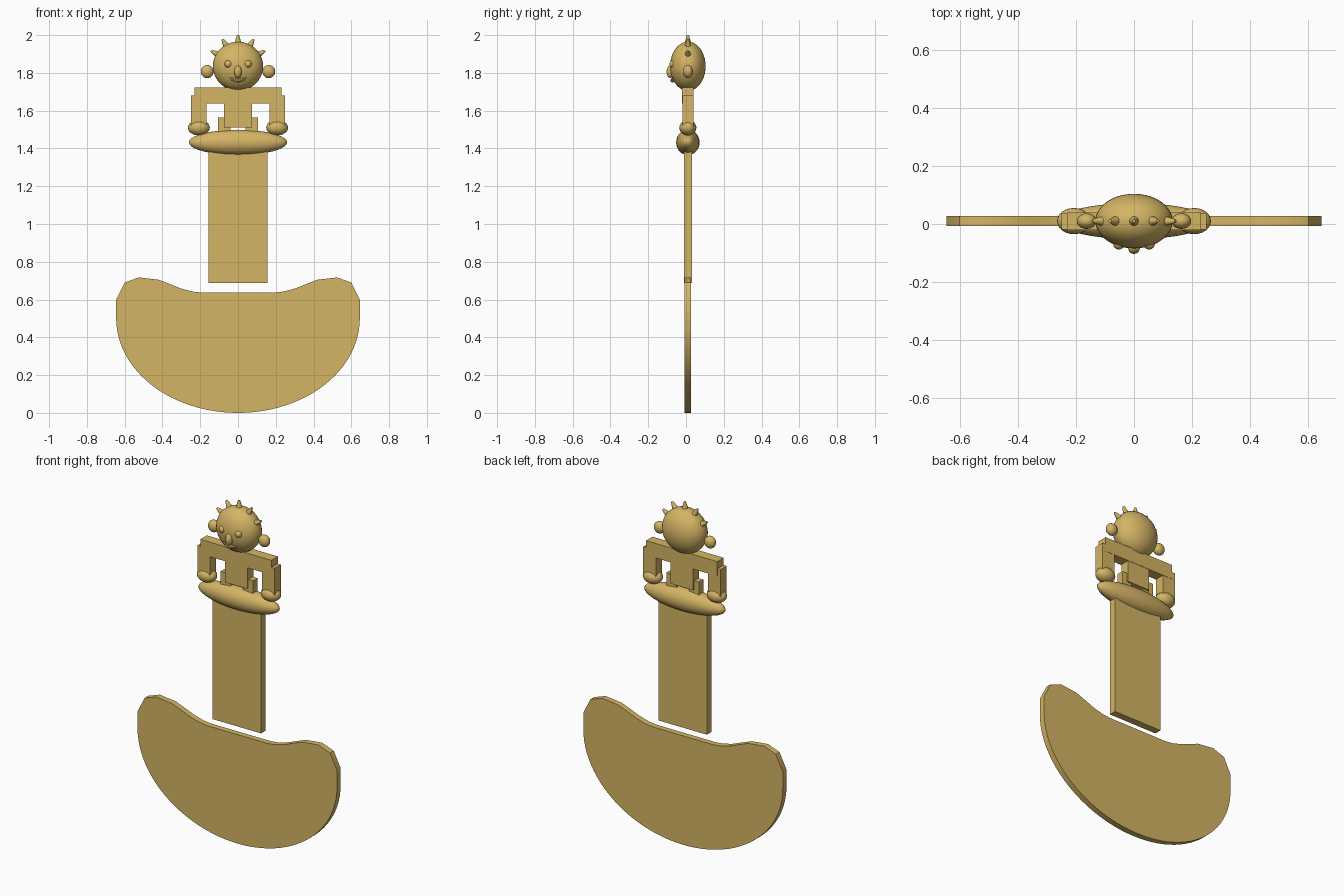
import bpy, bmesh, math
from mathutils import Vector, Matrix

cube = bpy.data.objects.get("Cube")
if cube:
    bpy.data.objects.remove(cube, do_unlink=True)

gold = bpy.data.materials.new("gold")
gold.use_nodes = True
GOLD = (0.66, 0.46, 0.13, 1)
gold.diffuse_color = GOLD
gold.node_tree.nodes["Principled BSDF"].inputs["Base Color"].default_value = GOLD

MID = 0.01  # depth of the central plane


def finish(name, bm, smooth=False):
    bmesh.ops.recalc_face_normals(bm, faces=bm.faces)
    mesh = bpy.data.meshes.new(name)
    bm.to_mesh(mesh)
    bm.free()
    mesh.materials.append(gold)
    obj = bpy.data.objects.new(name, mesh)
    bpy.context.collection.objects.link(obj)
    if smooth:
        bpy.ops.object.select_all(action='DESELECT')
        obj.select_set(True)
        bpy.context.view_layer.objects.active = obj
        bpy.ops.object.shade_smooth_by_angle(angle=math.radians(35))
    return obj


def box(name, x0, x1, z0, z1, depth):
    bm = bmesh.new()
    m = Matrix.Translation(((x0 + x1) / 2, MID, (z0 + z1) / 2))
    bmesh.ops.create_cube(bm, size=1, matrix=m @ Matrix.Diagonal((x1 - x0, depth, z1 - z0, 1)))
    return finish(name, bm)


def ball(name, centre, radii, segments=32):
    bm = bmesh.new()
    m = Matrix.Translation(centre) @ Matrix.Diagonal((*radii, 1))
    bmesh.ops.create_uvsphere(bm, u_segments=segments, v_segments=segments // 2, radius=1, matrix=m)
    return finish(name, bm, True)


# Blade: half ellipse below, raised horns and a flat dip on top
horn = [(0.645, 0.60), (0.60, 0.69), (0.525, 0.717), (0.42, 0.705),
        (0.36, 0.682), (0.30, 0.658), (0.24, 0.642), (0.19, 0.637)]
arc = [(0.645 * math.sin(a), 0.5 - 0.5 * math.cos(a))
       for a in (math.pi * i / 48 for i in range(-24, 25))]
outline = arc + horn + [(-x, z) for x, z in reversed(horn)]
bm = bmesh.new()
face = bm.faces.new([bm.verts.new((x, MID - 0.017, z)) for x, z in outline])
side = bmesh.ops.extrude_face_region(bm, geom=[face])["geom"]
bmesh.ops.translate(bm, vec=(0, 0.034, 0),
                    verts=[v for v in side if isinstance(v, bmesh.types.BMVert)])
finish("blade", bm, True)

# Handle and boat-shaped base of the figure
box("handle", -0.157, 0.157, 0.687, 1.42, 0.042)
ball("boat_base", (0, MID, 1.432), (0.26, 0.062, 0.067), 40)

# Body
box("torso", -0.073, 0.073, 1.512, 1.65, 0.056)
box("shoulders", -0.23, 0.23, 1.637, 1.722, 0.06)
for side_name, s in (("left", 1), ("right", -1)):
    def pair_box(part, a, b, z0, z1, depth):
        box(f"{side_name}_{part}", min(s * a, s * b), max(s * a, s * b), z0, z1, depth)

    pair_box("arm", 0.168, 0.25, 1.50, 1.68, 0.057)
    pair_box("leg", 0.07, 0.105, 1.485, 1.565, 0.04)
    pair_box("foot", 0.04, 0.10, 1.485, 1.515, 0.038)
    ball(f"{side_name}_hand", (s * 0.207, MID, 1.51), (0.058, 0.045, 0.041), 24)
    ball(f"{side_name}_ear", (s * 0.163, MID, 1.807), (0.034, 0.027, 0.035), 20)
    ball(f"{side_name}_eye", (s * 0.052, -0.068, 1.847), (0.02, 0.02, 0.02), 16)

# Head and face
HEAD = Vector((0, MID, 1.835))
RADII = (0.133, 0.094, 0.13)
ball("head", HEAD, RADII, 40)
ball("nose", (0, -0.083, 1.806), (0.02, 0.02, 0.033), 16)

# Mouth: tapered smile following the head surface
bm = bmesh.new()
rings = []
for i in range(13):
    t = i / 6 - 1
    x, z = 0.046 * t, 1.761 + 0.012 * t * t
    r = 0.002 + 0.01 * (1 - t * t)
    y = MID - RADII[1] * math.sqrt(1 - (x / RADII[0]) ** 2 - ((z - HEAD.z) / RADII[2]) ** 2)
    rings.append([bm.verts.new((x, y - 0.004 + r * math.cos(a), z + r * math.sin(a)))
                  for a in (math.tau * k / 10 for k in range(10))])
for a, b in zip(rings, rings[1:]):
    for k in range(10):
        n = (k + 1) % 10
        bm.faces.new((a[k], a[n], b[n], b[k]))
bm.faces.new(rings[0])
bm.faces.new(rings[-1])
finish("mouth", bm, True)

# Crown of blunt spikes
for i in range(-2, 3):
    bm = bmesh.new()
    m = (Matrix.Translation(HEAD) @ Matrix.Rotation(math.radians(30 * i), 4, 'Y')
         @ Matrix.Translation((0, 0, 0.141)))
    bmesh.ops.create_cone(bm, cap_ends=True, segments=16, radius1=0.019, radius2=0.006,
                          depth=0.048, matrix=m)
    finish(f"crown_spike_{i + 3}", bm, True)
